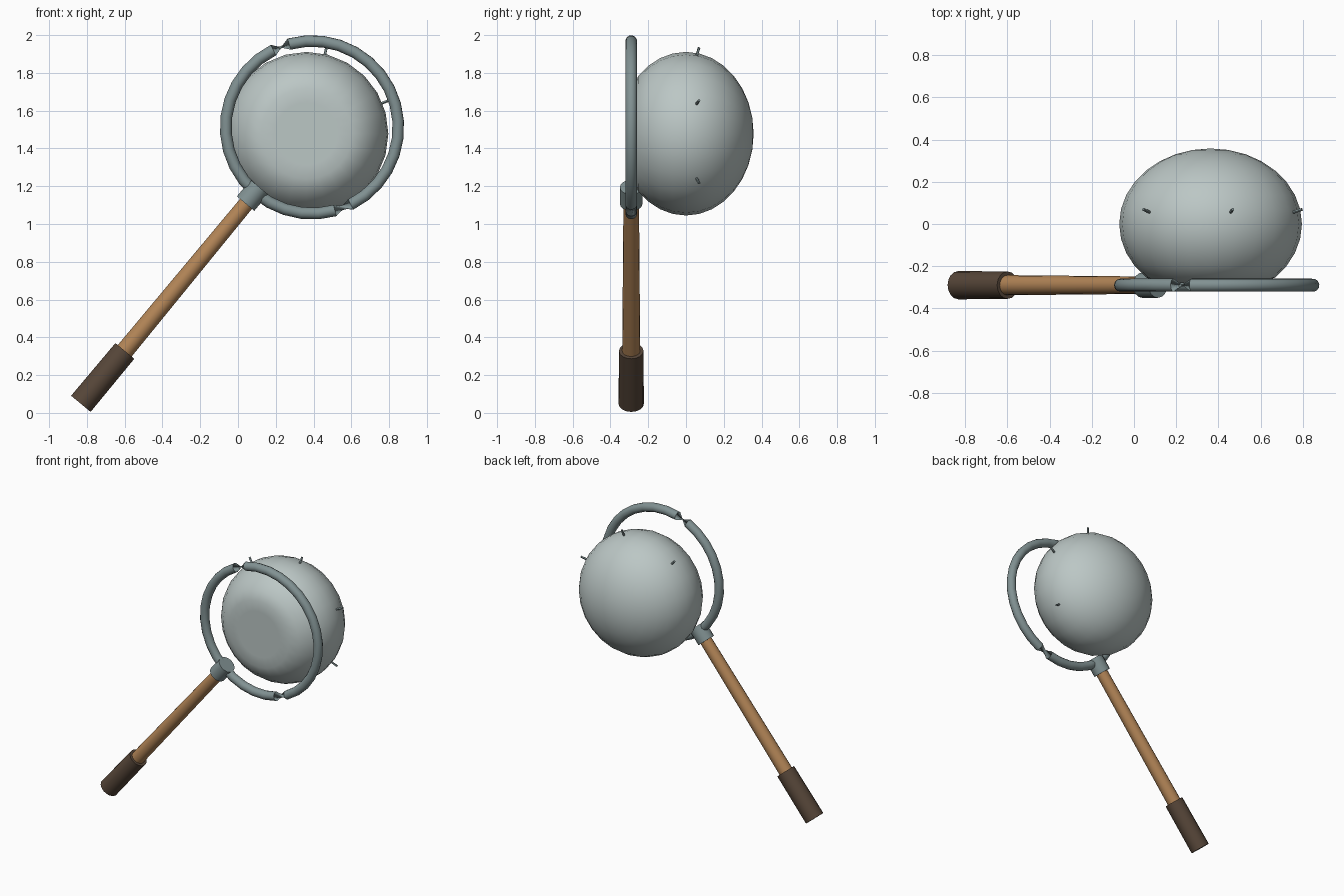
import bpy, bmesh
from math import sin, cos, pi, radians
from mathutils import Vector

if "Cube" in bpy.data.objects:
    bpy.data.objects.remove(bpy.data.objects["Cube"])


def material(name, rgb):
    m = bpy.data.materials.new(name)
    m.diffuse_color = (*rgb, 1)
    m.use_nodes = True
    m.node_tree.nodes["Principled BSDF"].inputs["Base Color"].default_value = m.diffuse_color
    return m


METAL = material("grey metal", (0.22, 0.285, 0.29))
CLOTH = material("pale grey net", (0.50, 0.57, 0.56))
WOOD = material("wood", (0.45, 0.235, 0.095))
GRIP = material("dark brown grip", (0.095, 0.062, 0.041))

RING_C = Vector((0.392, -0.29, 1.512))
BAG_C = Vector((0.363, 0.0, 1.478))


def finish(name, bm, mat, angle=45):
    bmesh.ops.recalc_face_normals(bm, faces=bm.faces)
    me = bpy.data.meshes.new(name)
    bm.to_mesh(me)
    bm.free()
    me.materials.append(mat)
    ob = bpy.data.objects.new(name, me)
    bpy.context.collection.objects.link(ob)
    bpy.ops.object.select_all(action='DESELECT')
    ob.select_set(True)
    bpy.context.view_layer.objects.active = ob
    bpy.ops.object.shade_smooth_by_angle(angle=radians(angle))
    return ob


def rod(name, a, b, r1, r2, mat, sides=16):
    """Tapered cylinder from a to b."""
    a, b = Vector(a), Vector(b)
    d = b - a
    bm = bmesh.new()
    bmesh.ops.create_cone(bm, cap_ends=True, segments=sides, radius1=r1,
                          radius2=r2, depth=d.length)
    bmesh.ops.transform(bm, verts=bm.verts,
                        matrix=d.to_track_quat('Z', 'Y').to_matrix().to_4x4())
    bmesh.ops.translate(bm, verts=bm.verts, vec=(a + b) / 2)
    return finish(name, bm, mat)


# handle, grip and collar along one sloping line
rod("grip", (-0.832, -0.29, 0.048), (-0.599, -0.29, 0.328), 0.067, 0.065, GRIP)
rod("handle", (-0.64, -0.29, 0.28), (0.07, -0.29, 1.14), 0.048, 0.041, WOOD)
rod("collar", (0.04, -0.29, 1.108), (0.113, -0.29, 1.195), 0.060, 0.060, METAL)

# hoop: tube ring whose section turns over at two opposite places
N, SIDES, R, TUBE = 32, 12, 0.457, 0.031
bm = bmesh.new()
rows = []
for i in range(N):
    t = radians(111) + 2 * pi * (i + 0.5) / N
    out = Vector((cos(t), 0, sin(t)))
    twist = 0 if i < N // 2 else radians(160)
    row = []
    for j in range(SIDES):
        p = 2 * pi * j / SIDES + twist
        row.append(bm.verts.new(RING_C + out * (R + TUBE * cos(p))
                                + Vector((0, TUBE * sin(p), 0))))
    rows.append(row)
for i in range(N):
    a, b = rows[i], rows[(i + 1) % N]
    for j in range(SIDES):
        k = (j + 1) % SIDES
        bm.faces.new((a[j], a[k], b[k], b[j]))
finish("hoop", bm, METAL, 60)

# net bag: squashed ball with its pole at the back and a flattened front
bm = bmesh.new()
bmesh.ops.create_uvsphere(bm, u_segments=24, v_segments=16, radius=1)
for v in bm.verts:
    x, y, z = v.co
    v.co = BAG_C + Vector((0.433 * x, max(0.358 * z, -0.28), 0.433 * y))
finish("net_bag", bm, CLOTH, 60)

# small pegs round the bag
for n, deg in enumerate((133, 77, 22, -34)):
    t = radians(deg)
    d = Vector((cos(t), 0.3, sin(t))).normalized()
    base = BAG_C + Vector((0.42 * cos(t), 0.055, 0.42 * sin(t)))
    rod(f"peg_{n + 1}", base, base + d * 0.05, 0.007, 0.007, METAL, 8)
